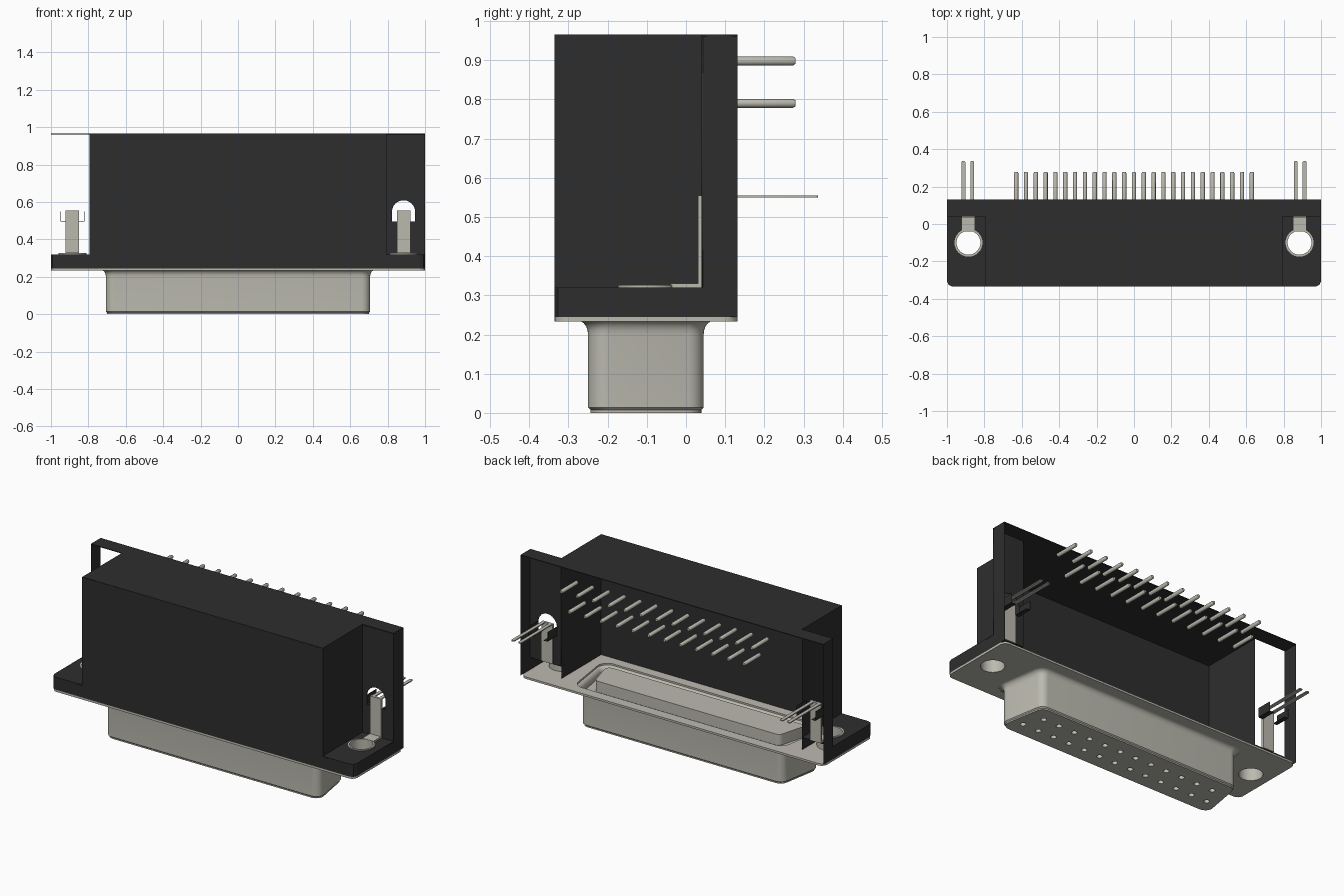
import bpy, bmesh, math
from mathutils import Vector

cube = bpy.data.objects.get("Cube")
if cube:
    bpy.data.objects.remove(cube, do_unlink=True)


def material(name, rgb):
    m = bpy.data.materials.new(name)
    m.use_nodes = True
    m.diffuse_color = (*rgb, 1)
    b = next(n for n in m.node_tree.nodes if n.type == 'BSDF_PRINCIPLED')
    b.inputs["Base Color"].default_value = (*rgb, 1)
    b.inputs["Roughness"].default_value = 0.6
    return m


BLACK = material("black plastic", (0.027, 0.027, 0.027))
METAL = material("warm grey metal", (0.50, 0.49, 0.43))


def add(name, me, mat, smooth=False):
    o = bpy.data.objects.new(name, me)
    bpy.context.collection.objects.link(o)
    me.materials.clear()
    me.materials.append(mat)
    if smooth:
        bpy.ops.object.select_all(action='DESELECT')
        o.select_set(True)
        bpy.context.view_layer.objects.active = o
        bpy.ops.object.shade_smooth_by_angle(angle=math.radians(35))
    return o


def from_bm(name, bm, mat, smooth=False):
    me = bpy.data.meshes.new(name)
    bm.to_mesh(me)
    bm.free()
    return add(name, me, mat, smooth)


def plate(name, loops, z0, z1, mat, upright=False):
    """Flat plate from an outline and hole loops; upright turns it into the XZ plane."""
    cu = bpy.data.curves.new(name, 'CURVE')
    cu.dimensions, cu.fill_mode, cu.extrude = '2D', 'BOTH', (z1 - z0) / 2
    for pts in loops:
        s = cu.splines.new('POLY')
        s.points.add(len(pts) - 1)
        for p, (x, y) in zip(s.points, pts):
            p.co = (x, y, 0, 1)
        s.use_cyclic_u = True
    tmp = bpy.data.objects.new(name + "_curve", cu)
    bpy.context.collection.objects.link(tmp)
    bpy.context.view_layer.update()
    me = bpy.data.meshes.new_from_object(tmp.evaluated_get(bpy.context.evaluated_depsgraph_get()))
    bpy.data.objects.remove(tmp, do_unlink=True)
    mid = (z0 + z1) / 2
    for v in me.vertices:
        x, y, z = v.co
        v.co = (x, mid - z, y) if upright else (x, y, z + mid)
    return add(name, me, mat)


def walls(name, path, z0, z1, mat):
    """Thin upright walls along an open path."""
    bm = bmesh.new()
    cols = [(bm.verts.new((x, y, z0)), bm.verts.new((x, y, z1))) for x, y in path]
    for a, b in zip(cols, cols[1:]):
        bm.faces.new((a[0], b[0], b[1], a[1]))
    return from_bm(name, bm, mat)


def loft(name, rings, mat, cap=False):
    """Skin through (outline, z) rings."""
    bm = bmesh.new()
    vs = [[bm.verts.new((x, y, z)) for x, y in pts] for pts, z in rings]
    n = len(vs[0])
    for a, b in zip(vs, vs[1:]):
        for i in range(n):
            j = (i + 1) % n
            bm.faces.new((a[i], a[j], b[j], b[i]))
    if cap:
        bm.faces.new(vs[0][::-1])
        bm.faces.new(vs[-1])
    return from_bm(name, bm, mat, True)


def box(name, x0, x1, y0, y1, z0, z1, mat):
    bm = bmesh.new()
    bmesh.ops.create_cube(bm, size=1)
    for v in bm.verts:
        v.co = ((x0, x1)[v.co.x > 0], (y0, y1)[v.co.y > 0], (z0, z1)[v.co.z > 0])
    return from_bm(name, bm, mat)


def circle(cx, cy, r, n=24):
    return [(cx + r * math.cos(2 * math.pi * i / n), cy + r * math.sin(2 * math.pi * i / n)) for i in range(n)]


def rounded(corners, r, n=6):
    """Round the corners of a counter-clockwise convex outline."""
    out = []
    for i, c in enumerate(corners):
        c = Vector(c)
        a = (Vector(corners[i - 1]) - c).normalized()
        b = (Vector(corners[(i + 1) % len(corners)]) - c).normalized()
        half = a.angle(b) / 2
        mid = c + (a + b).normalized() * (r / math.sin(half))
        p, q = c + a * (r / math.tan(half)) - mid, c + b * (r / math.tan(half)) - mid
        for k in range(n + 1):
            d = p.lerp(q, k / n).normalized() * r + mid
            out.append((d.x, d.y))
    return out


def d_outline(off, r=0.045):
    """D-shaped outline, wide side at the front, grown by off."""
    return rounded([(-0.715 - off, -0.25 - off), (0.715 + off, -0.25 - off),
                    (0.665 + off, 0.045 + off), (-0.665 - off, 0.045 + off)], r)


F, B, W, S, T = -0.335, 0.132, 0.795, 0.04, 0.965   # front, back, box half width, wing front, top
HX, HY = 0.885, -0.10                               # mounting hole centre
Z0, Z1 = 0.245, 0.32                                # slab bottom and top

# Housing: hood walls open at the back
walls("hood_walls", [(-W, S), (-W, F), (W, F), (W, S)], Z0, T, BLACK)
plate("hood_top", [[(-1, S), (-W, S), (-W, F), (W, F), (W, S), (1, S), (1, B), (-1, B)]], T - 0.004, T, BLACK)
c = 0.03
walls("slab_walls", [(-1, B), (-1, F + c), (-1 + c * .3, F + c * .3), (-1 + c, F),
                     (1 - c, F), (1 - c * .3, F + c * .3), (1, F + c), (1, B)], Z0, Z1, BLACK)

# Wing wall with an arched opening
arch = [(HX - 0.062, 0.495), (HX + 0.062, 0.495)] + [
    (HX + 0.062 * math.cos(math.pi * i / 12), 0.547 + 0.062 * math.sin(math.pi * i / 12)) for i in range(13)]
plate("left_wing_wall", [[(W, Z1), (1, Z1), (1, T), (W, T)], arch], S, S + 0.003, BLACK, True)

for side, s in (("left", 1), ("right", -1)):
    def sbox(name, x0, x1, *rest):
        return box(f"{side}_{name}", *sorted((s * x0, s * x1)), *rest)

    # Wing side, slab top and slot sides
    walls(f"{side}_wing_side", [(s, S), (s, B)][::s], Z1, T, BLACK)
    plate(f"{side}_slab_top", [[(s * W, F), (s * (1 - c), F), (s * (1 - c * .3), F + c * .3),
                               (s, F + c), (s, S), (s * W, S)], circle(s * HX, HY, 0.07)],
          Z1 - 0.004, Z1, BLACK)
    for k, e in (("inner", -1), ("outer", 1)):
        x = HX + e * 0.062
        sbox(f"slot_{k}_wall", x, x + e * 0.002, S, B, 0.495, 0.55, BLACK)
        sbox(f"slot_{k}_floor", x, x - e * 0.026, S, B, 0.493, 0.495, BLACK)

    # Rivet tube through the mounting hole
    outer, inner = circle(s * HX, HY, 0.075, 32), circle(s * HX, HY, 0.064, 32)
    loft(f"{side}_rivet", [(outer, 0.24), (outer, 0.326), (inner, 0.326), (inner, 0.234)], METAL)

    # Board lock clip with two tines
    sbox("clip_foot", 0.85, 0.922, -0.04, S, Z1, 0.33, METAL)
    sbox("clip_upright", 0.85, 0.922, 0.031, 0.045, Z1, 0.555, METAL)
    for k, x in (("inner", 0.865), ("outer", 0.912)):
        xs = s * x
        tine = rounded([(xs - 0.01, S), (xs + 0.01, S), (xs + 0.01, 0.337), (xs - 0.01, 0.337)], 0.007, 4)
        plate(f"{side}_clip_{k}_tine", [tine], 0.549, 0.555, METAL)

# Metal flange with the shell opening and mounting holes
plate("flange", [rounded([(-1, F), (1, F), (1, B), (-1, B)], 0.035), d_outline(0.025, 0.06),
                 circle(HX, HY, 0.064, 32), circle(-HX, HY, 0.064, 32)], 0.233, Z0, METAL)

# Shell flaring into the flange
rings = [(d_outline(-0.006), 0.008), (d_outline(0), 0.014), (d_outline(0), 0.2)]
for i in range(1, 6):
    a = math.pi / 2 * i / 5
    rings.append((d_outline(0.025 * (1 - math.cos(a)), 0.045 + 0.015 * i / 5), 0.2 + 0.035 * math.sin(a)))
loft("shell", rings, METAL)

# Insulator: socket face with holes, core and rear step
contacts = [((i - 12) * 0.0525, i % 2) for i in range(25)]
plate("socket_face", [d_outline(-0.006)] + [circle(x, -0.05 if odd else -0.157, 0.016, 12)
                                           for x, odd in contacts], 0.0, 0.05, METAL)
loft("insulator_core", [(d_outline(-0.008), 0.05), (d_outline(-0.008), 0.2)], METAL, True)
loft("insulator_step", [(d_outline(-0.055, 0.03), 0.2), (d_outline(-0.055, 0.03), 0.265)], METAL, True)

# Board pins in two staggered rows
bm = bmesh.new()
for x, odd in contacts:
    z = 0.79 if odd else 0.898
    rows = []
    for y, r in ((B, 0.0115), (0.273, 0.0115), (0.279, 0.008)):
        rows.append([bm.verts.new((x + u, y, z + w)) for u, w in circle(0, 0, r, 12)])
    for a, b in zip(rows, rows[1:]):
        for i in range(12):
            bm.faces.new((a[i], b[i], b[(i + 1) % 12], a[(i + 1) % 12]))
    bm.faces.new(rows[0])
    bm.faces.new(rows[-1][::-1])
bmesh.ops.recalc_face_normals(bm, faces=bm.faces)
from_bm("board_pins", bm, METAL, True)
